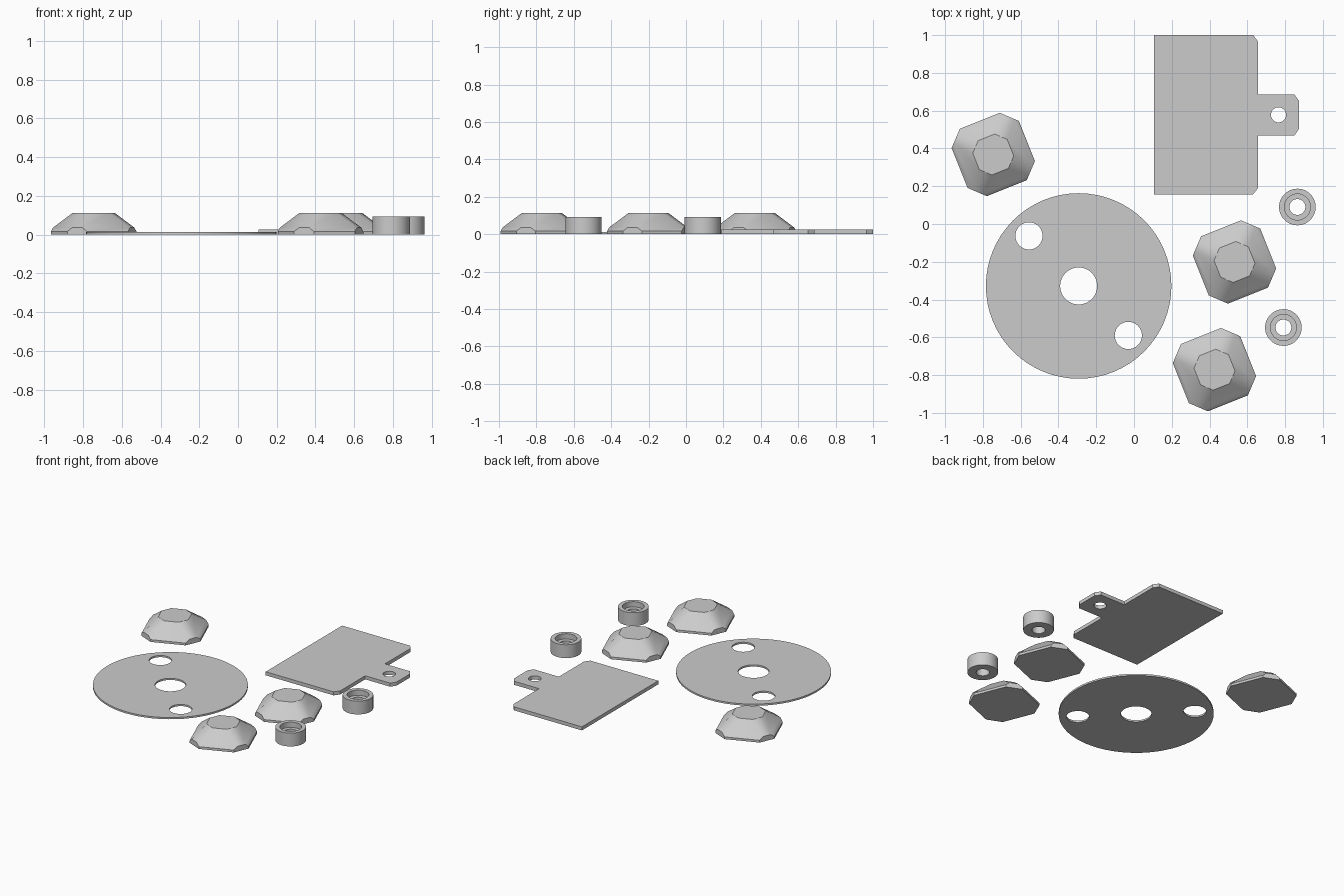
import bpy, bmesh
from math import sin, cos, tau, radians
from mathutils import Matrix

cube = bpy.data.objects.get("Cube")
if cube:
    bpy.data.objects.remove(cube, do_unlink=True)

grey = bpy.data.materials.new("plain grey")
grey.use_nodes = True
grey.diffuse_color = (0.6, 0.6, 0.6, 1)
grey.node_tree.nodes["Principled BSDF"].inputs["Base Color"].default_value = (0.6, 0.6, 0.6, 1)


def finish(name, bm, location=(0, 0, 0), turn=0, smooth=30):
    bmesh.ops.recalc_face_normals(bm, faces=bm.faces)
    mesh = bpy.data.meshes.new(name)
    bm.to_mesh(mesh)
    bm.free()
    mesh.materials.append(grey)
    obj = bpy.data.objects.new(name, mesh)
    obj.matrix_world = Matrix.Translation(location) @ Matrix.Rotation(turn, 4, "Z")
    bpy.context.collection.objects.link(obj)
    bpy.ops.object.select_all(action="DESELECT")
    bpy.context.view_layer.objects.active = obj
    obj.select_set(True)
    bpy.ops.object.shade_smooth_by_angle(angle=radians(smooth))
    return obj


def circle(x, y, r, n):
    return [(x + r * cos(tau * i / n), y + r * sin(tau * i / n)) for i in range(n)]


def sheet(name, loops, thickness):
    """Flat plate: first loop is the outline, the others are holes."""
    bm = bmesh.new()
    edges = []
    for loop in loops:
        vs = [bm.verts.new((x, y, 0)) for x, y in loop]
        edges += [bm.edges.new((a, b)) for a, b in zip(vs, vs[1:] + vs[:1])]
    bmesh.ops.triangle_fill(bm, use_beauty=True, edges=edges, normal=(0, 0, 1))
    top = bmesh.ops.extrude_face_region(bm, geom=bm.faces[:], use_keep_orig=True)
    bmesh.ops.translate(bm, vec=(0, 0, thickness),
                        verts=[g for g in top["geom"] if isinstance(g, bmesh.types.BMVert)])
    return finish(name, bm)


def loft(rings, closed=False):
    """Skin a stack of (points, height) rings; cap the ends unless it closes on itself."""
    bm = bmesh.new()
    rows = [[bm.verts.new((x, y, z)) for x, y in pts] for pts, z in rings]
    pairs = list(zip(rows, rows[1:] + rows[:1])) if closed else list(zip(rows, rows[1:]))
    for low, high in pairs:
        for i in range(len(low)):
            bm.faces.new((low[i - 1], low[i], high[i], high[i - 1]))
    if not closed:
        bm.faces.new(rows[0])
        bm.faces.new(rows[-1])
    return bm


def cut_square(half, edge):
    """Square with cut corners: half width and half length of the long edges."""
    pts, x, y = [], half, edge
    for _ in range(4):
        pts += [(x, -y), (x, y)] if x else []
        x, y = x, y
        break
    quarter = [(half, -edge), (half, edge)]
    return [p for k in range(4) for p in
            [(a * (1, 0, -1, 0)[k] - b * (0, 1, 0, -1)[k],
              a * (0, 1, 0, -1)[k] + b * (1, 0, -1, 0)[k]) for a, b in quarter]]


# Round base disc with a centre hole and two side holes
sheet("base_disc", [circle(-0.293, -0.328, 0.491, 64),
                    circle(-0.293, -0.328, 0.098, 40),
                    circle(-0.556, -0.063, 0.072, 40),
                    circle(-0.03, -0.59, 0.072, 40)], 0.012)

# Rectangular plate with a drilled tab
outline = [(0.105, 0.156), (0.63, 0.156), (0.656, 0.19), (0.656, 0.468), (0.849, 0.468),
           (0.873, 0.503), (0.873, 0.652), (0.849, 0.686), (0.656, 0.686),
           (0.656, 0.966), (0.632, 1.0), (0.105, 1.0)]
sheet("tab_plate", [outline, circle(0.765, 0.578, 0.04, 32)], 0.025)

# Faceted feet with cut corners
for i, (x, y) in enumerate([(-0.745, 0.368), (0.532, -0.201), (0.426, -0.771)]):
    bm = loft([(cut_square(0.192, 0.114), 0), (cut_square(0.192, 0.114), 0.016),
               (cut_square(0.173, 0.133), 0.036), (cut_square(0.098, 0.047), 0.112)])
    finish(f"faceted_foot_{i + 1}", bm, (x, y, 0), radians(21.8), 33)

# Counterbored spacer rings
profile = [(0.042, 0), (0.097, 0), (0.097, 0.093), (0.069, 0.093), (0.069, 0.056), (0.042, 0.056)]
for i, (x, y) in enumerate([(0.865, 0.09), (0.791, -0.548)]):
    bm = loft([(circle(0, 0, r, 48), z) for r, z in profile], closed=True)
    finish(f"spacer_ring_{i + 1}", bm, (x, y, 0))
